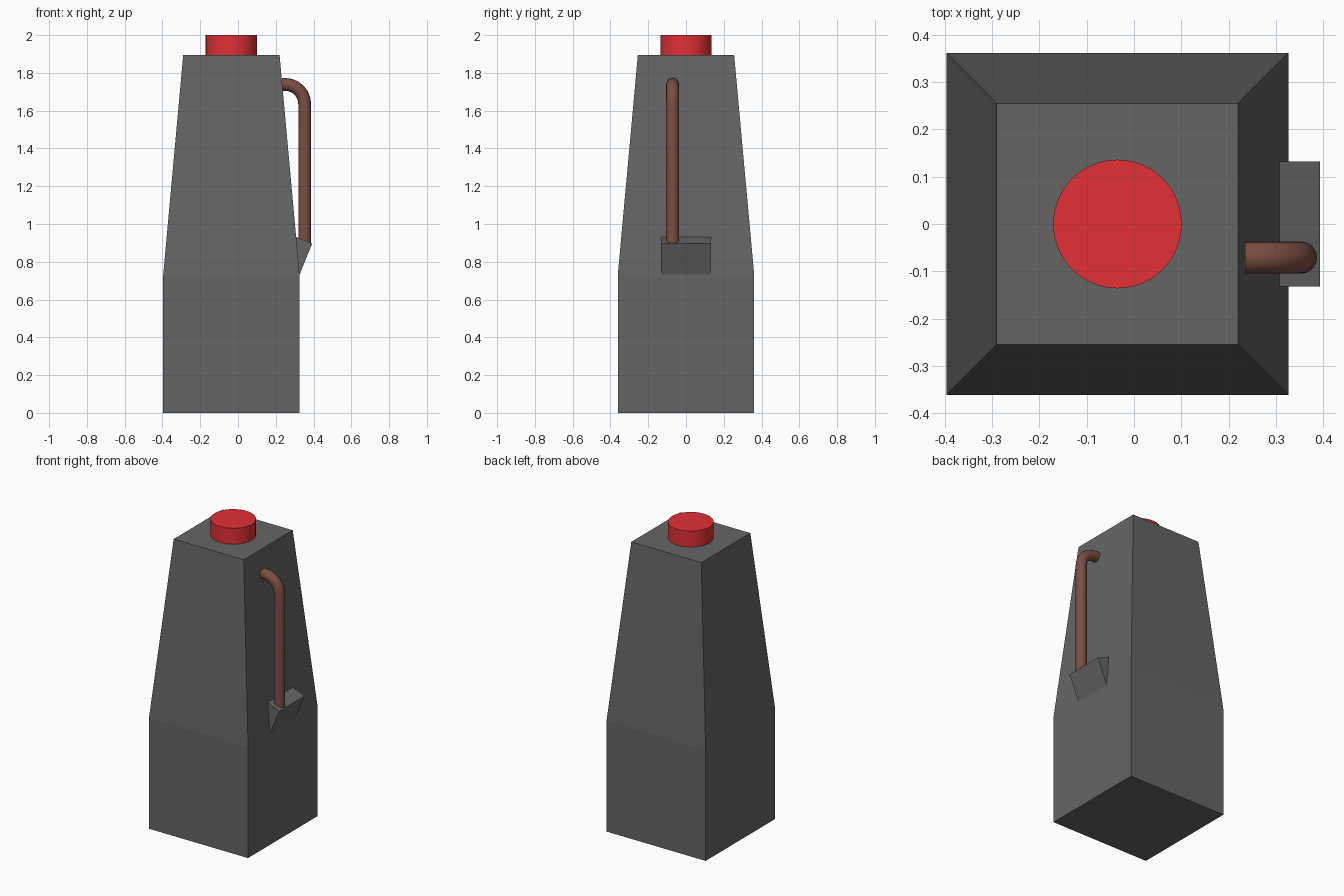
import bpy, bmesh
from math import sin, cos, pi
from mathutils import Vector

if "Cube" in bpy.data.objects:
    bpy.data.objects.remove(bpy.data.objects["Cube"])

CX = -0.035  # axis of the bottle


def material(name, rgb):
    m = bpy.data.materials.new(name)
    m.diffuse_color = (*rgb, 1)
    m.use_nodes = True
    m.node_tree.nodes["Principled BSDF"].inputs["Base Color"].default_value = m.diffuse_color
    return m


def loft(name, rings, mat):
    """Closed solid skinned through rings with equal point counts."""
    bm = bmesh.new()
    loops = [[bm.verts.new(p) for p in ring] for ring in rings]
    n = len(loops[0])
    for a, b in zip(loops, loops[1:]):
        for i in range(n):
            j = (i + 1) % n
            bm.faces.new((a[i], a[j], b[j], b[i]))
    bm.faces.new(loops[0])
    bm.faces.new(loops[-1])
    bmesh.ops.recalc_face_normals(bm, faces=bm.faces)
    me = bpy.data.meshes.new(name)
    bm.to_mesh(me)
    bm.free()
    me.materials.append(mat)
    ob = bpy.data.objects.new(name, me)
    bpy.context.collection.objects.link(ob)
    return ob


def smooth(ob, angle):
    bpy.ops.object.select_all(action='DESELECT')
    ob.select_set(True)
    bpy.context.view_layer.objects.active = ob
    bpy.ops.object.shade_smooth_by_angle(angle=angle)


def square(h, z):
    return [(CX + sx * h, sy * h, z) for sx, sy in ((-1, -1), (1, -1), (1, 1), (-1, 1))]


grey = material("dark_grey", (0.13, 0.13, 0.13))
red = material("red", (0.75, 0.03, 0.035))
brown = material("brown", (0.2, 0.075, 0.055))

# Square body with tapered upper part
loft("body", [square(0.361, 0), square(0.361, 0.73), square(0.255, 1.895)], grey)

# Round cap
bpy.ops.mesh.primitive_cylinder_add(vertices=32, radius=0.136, depth=0.115,
                                    location=(CX, 0, 1.9425))
cap = bpy.context.object
cap.name = "cap"
cap.data.materials.append(red)
smooth(cap, pi / 6)

# Wedge-shaped handle bracket
wedge = ((0.325, 0.73), (0.393, 0.897), (0.307, 0.932))
loft("handle_bracket", [[(x, y, z) for x, z in wedge] for y in (-0.132, 0.132)], grey)

# Handle rod: straight rise, quarter bend, short run into the body
R, bx, bz, y, r = 0.103, 0.25, 1.636, -0.071, 0.034
path = [(bx + R, 0.897, 0)]
path += [(bx + R * cos(a), bz + R * sin(a), a) for a in (i * pi / 12 for i in range(7))]
path.append((0.234, bz + R, pi / 2))
rings = []
for x, z, a in path:
    out = Vector((cos(a), 0, sin(a)))
    rings.append([Vector((x, y, z)) + r * (cos(t) * out + sin(t) * Vector((0, 1, 0)))
                  for t in (k * pi / 8 for k in range(16))])
smooth(loft("handle_rod", rings, brown), pi / 5)
